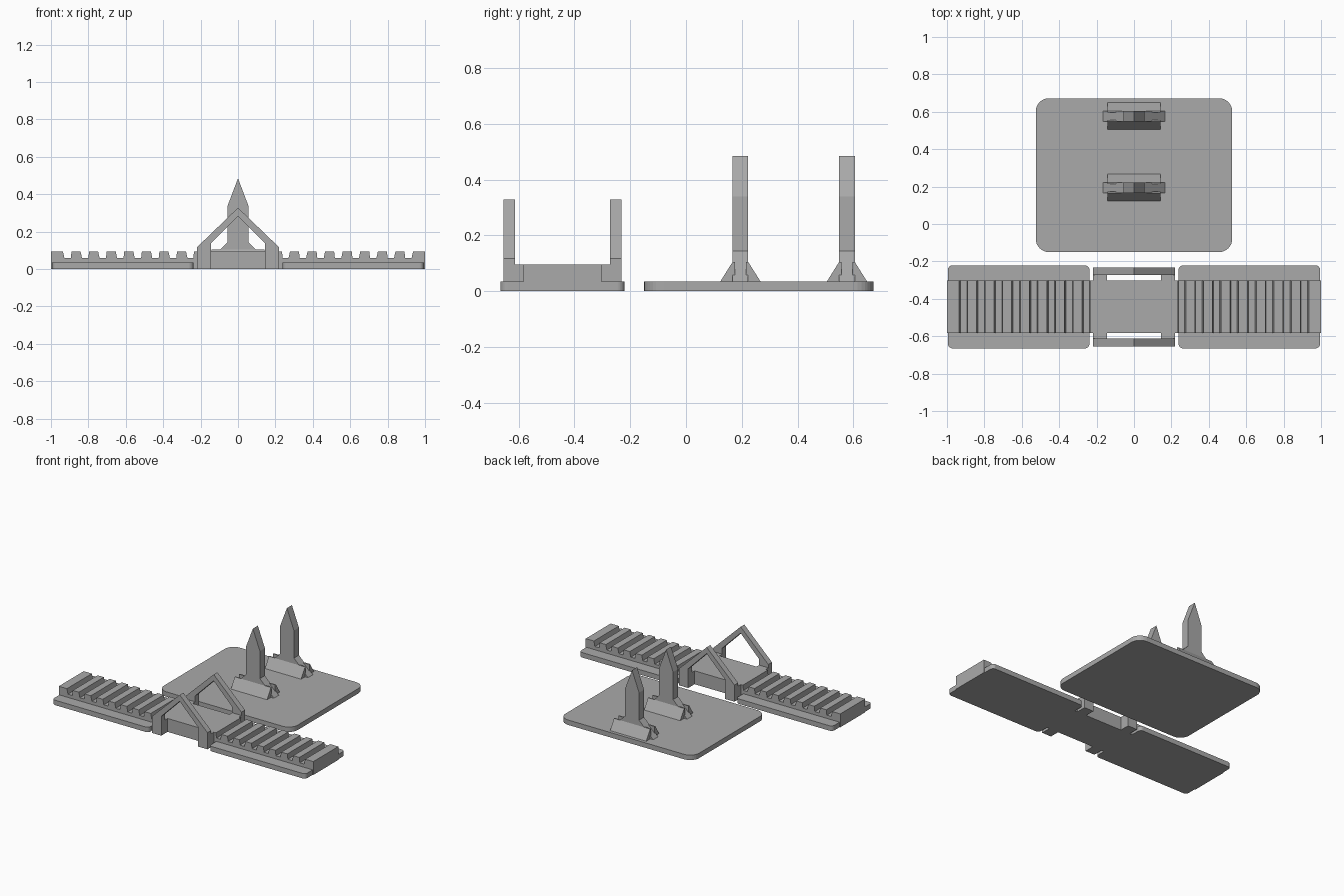
import bpy, bmesh, math

cube = bpy.data.objects.get("Cube")
if cube:
    bpy.data.objects.remove(cube, do_unlink=True)

grey = bpy.data.materials.new("plain grey")
grey.use_nodes = True
colour = (0.4, 0.4, 0.4, 1)
grey.diffuse_color = colour
grey.node_tree.nodes["Principled BSDF"].inputs["Base Color"].default_value = colour


def prism(name, points, low, high, axis="z"):
    """Extrude a flat outline between two positions along an axis."""
    place = {"x": lambda a, b, t: (t, a, b),
             "y": lambda a, b, t: (a, t, b),
             "z": lambda a, b, t: (a, b, t)}[axis]
    bm = bmesh.new()
    ends = [[bm.verts.new(place(a, b, t)) for a, b in points] for t in (low, high)]
    for end in ends:
        bm.faces.new(end)
    for i in range(len(points)):
        j = (i + 1) % len(points)
        bm.faces.new((ends[0][i], ends[0][j], ends[1][j], ends[1][i]))
    bmesh.ops.recalc_face_normals(bm, faces=bm.faces)
    mesh = bpy.data.meshes.new(name)
    bm.to_mesh(mesh)
    bm.free()
    mesh.materials.append(grey)
    obj = bpy.data.objects.new(name, mesh)
    bpy.context.collection.objects.link(obj)
    return obj


def rounded(x0, x1, y0, y1, r, steps=8):
    """Rectangle outline with round corners."""
    corners = [(x1 - r, y1 - r), (x0 + r, y1 - r), (x0 + r, y0 + r), (x1 - r, y0 + r)]
    return [(cx + r * math.cos(a), cy + r * math.sin(a))
            for k, (cx, cy) in enumerate(corners)
            for a in [(k + s / steps) * math.pi / 2 for s in range(steps + 1)]]


def mirrored(half):
    """Complete an outline from its right half, listed bottom to top."""
    return half + [(-x, z) for x, z in reversed(half) if x]


def box(name, x0, x1, y0, y1, z0, z1):
    return prism(name, [(x0, y0), (x1, y0), (x1, y1), (x0, y1)], z0, z1)


# Base plate
PLATE = 0.035
prism("base_plate", rounded(-0.525, 0.525, -0.15, 0.672, 0.07), 0, PLATE)

# Pointed posts with flared feet and sloping side supports
post = mirrored([(0.165, PLATE), (0.055, 0.145), (0.055, 0.34), (0, 0.485)])
for label, y in (("front", 0.195), ("back", 0.577)):
    prism(label + "_post", post, y - 0.028, y + 0.028, "y")
    for end, s in (("front", -1), ("back", 1)):
        wedge = [(y + s * 0.072, PLATE), (y + s * 0.02, PLATE),
                 (y + s * 0.02, 0.105), (y + s * 0.028, 0.105)]
        prism(f"{label}_post_{end}_support", wedge, -0.142, 0.142, "x")

# Toothed beam, notched symmetrically on both arms
MID = -0.443
TOP, FLOOR = 0.095, 0.058
half = [(0.235, TOP)]
for k in range(8):
    outer = 0.278 + 0.094 * k
    inner = outer - 0.046
    if k:
        half.append((inner, TOP))
    else:
        inner = 0.235
    half += [(inner + 0.004, FLOOR), (outer - 0.008, FLOOR), (outer, TOP)]
half += [(1, TOP), (1, 0)]
beam = half + [(-x, z) for x, z in reversed(half)]
prism("toothed_beam", beam, MID - 0.14, MID + 0.14, "y")

# Arm decks under the teeth
for side, s in (("left", 1), ("right", -1)):
    x0, x1 = sorted((s * 0.238, s * 0.995))
    prism(side + "_arm_deck", rounded(x0, x1, MID - 0.222, MID + 0.222, 0.025), 0, PLATE)

# Gabled pivot frames, joined to the beam by short blocks
outside = [(-0.218, 0), (-0.218, 0.118), (0, 0.328), (0.218, 0.118), (0.218, 0)]
inside = [(0.145, 0), (0.145, 0.137), (0, 0.283), (-0.145, 0.137), (-0.145, 0)]
for label, s in (("front", -1), ("back", 1)):
    y0, y1 = sorted((MID + s * 0.17, MID + s * 0.211))
    prism(label + "_pivot_frame", outside + inside, y0, y1, "y")
    for side, t in (("left", 1), ("right", -1)):
        x0, x1 = sorted((t * 0.145, t * 0.218))
        b0, b1 = sorted((MID + s * 0.13, MID + s * 0.18))
        box(f"{label}_{side}_link", x0, x1, b0, b1, 0, TOP)
